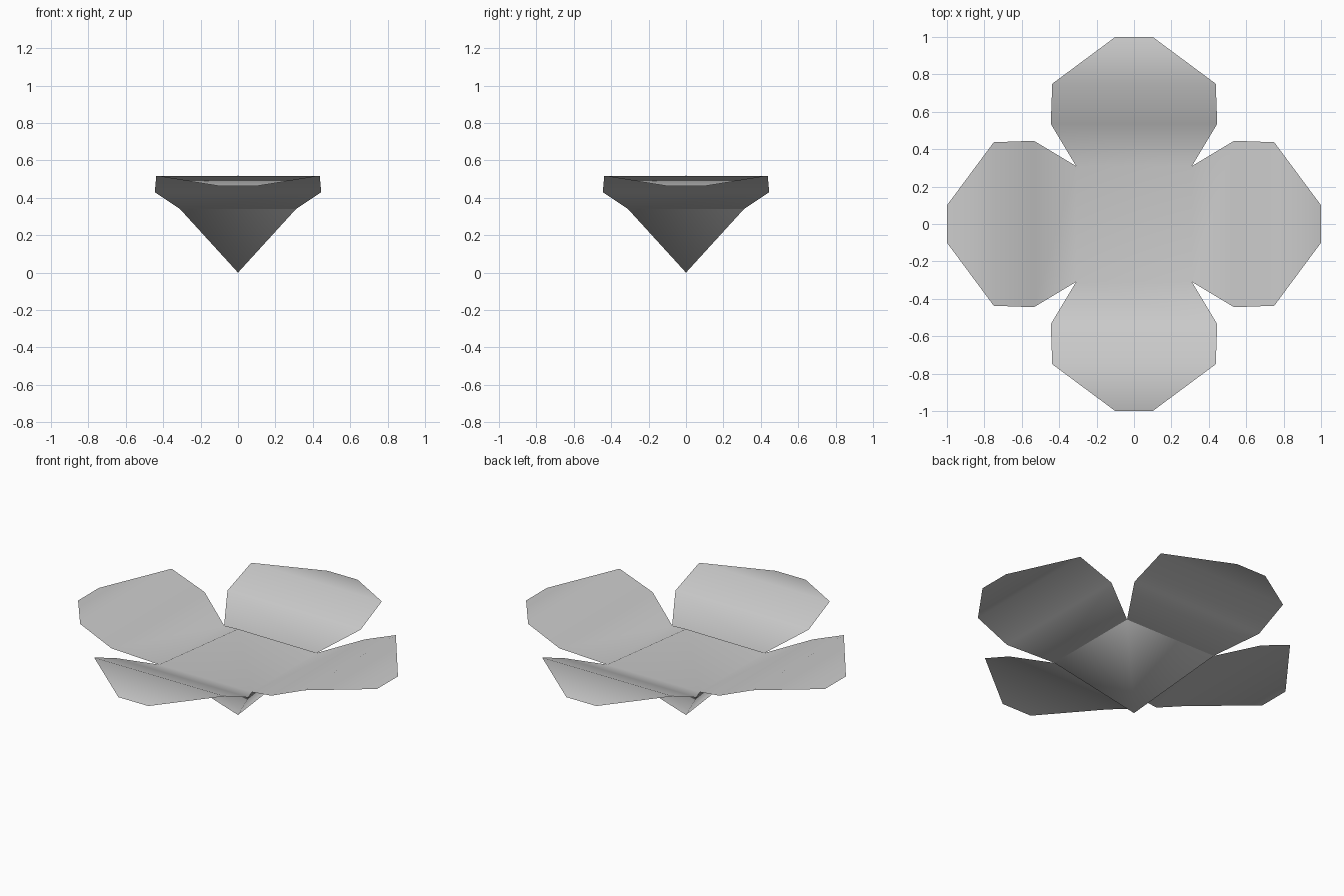
import bpy
import bmesh
import math
from mathutils import Matrix

cube = bpy.data.objects.get("Cube")
if cube:
    bpy.data.objects.remove(cube, do_unlink=True)

# Single pale grey material
grey = bpy.data.materials.new("pale_grey")
grey.use_nodes = True
colour = (0.6, 0.6, 0.6, 1.0)
grey.diffuse_color = colour
grey.node_tree.nodes["Principled BSDF"].inputs["Base Color"].default_value = colour

NOTCH = (0.31, 0.31, 0.34)  # half width, distance from centre, height
# Petal cross rows from the notch out to the tip
PETAL_ROWS = [NOTCH, (0.445, 0.535, 0.43), (0.437, 0.75, 0.517), (0.1, 1.0, 0.463)]


def add_sector(bm, apex_z, rows, turn):
    """One quarter: a triangle from the centre, then strips outward."""
    def vert(x, y, z):
        return bm.verts.new(turn @ Matrix.Translation((x, -y, z)).translation)

    pairs = [(vert(-w, d, z), vert(w, d, z)) for w, d, z in rows]
    bm.faces.new((vert(0, 0, apex_z), *pairs[0]))
    for (a, b), (c, d) in zip(pairs, pairs[1:]):
        bm.faces.new((a, c, d, b))


def build(name, apex_z, rows, face_up):
    bm = bmesh.new()
    for i in range(4):
        add_sector(bm, apex_z, rows, Matrix.Rotation(i * math.pi / 2, 4, "Z"))
    bmesh.ops.remove_doubles(bm, verts=bm.verts, dist=0.001)
    bm.normal_update()
    flipped = [f for f in bm.faces if (f.normal.z > 0) != face_up]
    bmesh.ops.reverse_faces(bm, faces=flipped)
    for face in bm.faces:
        face.smooth = True
    mesh = bpy.data.meshes.new(name)
    bm.to_mesh(mesh)
    bm.free()
    mesh.materials.append(grey)
    obj = bpy.data.objects.new(name, mesh)
    bpy.context.collection.objects.link(obj)
    return obj


# Raised centre with four folded petals
build("flower_petals", 0.52, PETAL_ROWS, True)
# Pointed underside below the centre
build("flower_base", 0.0, [NOTCH], False)
